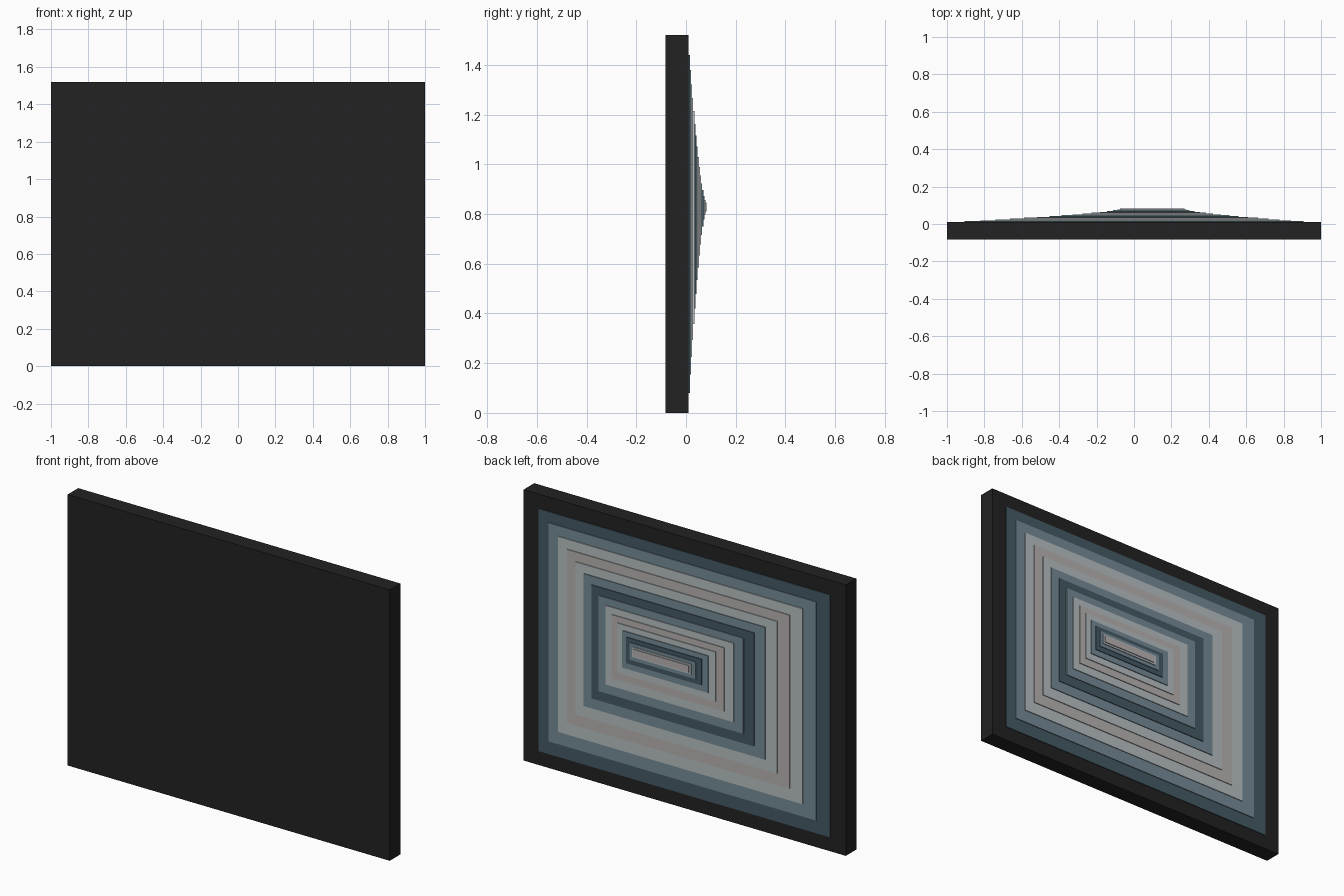
import bpy

if "Cube" in bpy.data.objects:
    bpy.data.objects.remove(bpy.data.objects["Cube"])


def material(name, rgb):
    # 8-bit display colour converted to linear
    lin = [((c / 255 + 0.055) / 1.055) ** 2.4 for c in rgb]
    m = bpy.data.materials.new(name)
    m.diffuse_color = (*lin, 1)
    m.use_nodes = True
    m.node_tree.nodes["Principled BSDF"].inputs["Base Color"].default_value = m.diffuse_color
    return m


def box(name, x0, x1, y0, y1, z0, z1, mat):
    bpy.ops.mesh.primitive_cube_add(
        size=1, location=((x0 + x1) / 2, (y0 + y1) / 2, (z0 + z1) / 2))
    ob = bpy.context.object
    ob.name = name
    ob.scale = (x1 - x0, y1 - y0, z1 - z0)
    bpy.ops.object.transform_apply(location=False, rotation=False, scale=True)
    ob.data.materials.append(mat)
    return ob


black = material("black", (34, 34, 34))
dark = material("dark_blue_grey", (69, 90, 100))
mid = material("mid_blue_grey", (118, 140, 151))
light = material("light_grey", (184, 192, 194))
warm = material("warm_grey", (184, 179, 178))
cycle = [dark, mid, light, warm, light, mid]

# Backing panel
BACK, FACE, TIP = -0.083, 0.011, 0.083
box("backing_panel", -1, 1, BACK, FACE, 0, 1.52, black)

# Nested stepped slabs, shrinking towards an off-centre point
COUNT = 16
step = (TIP - FACE) / COUNT
outer = (-0.905, 0.905, 0.08, 1.44)
inner = (-0.075, 0.27, 0.81, 0.847)
for i in range(COUNT):
    k = (1 - i / (COUNT - 1)) ** 1.55
    x0, x1, z0, z1 = [b + (a - b) * k for a, b in zip(outer, inner)]
    y0 = FACE + step * i
    box(f"stepped_slab_{i + 1:02d}", x0, x1, y0, y0 + step, z0, z1, cycle[i % 6])
